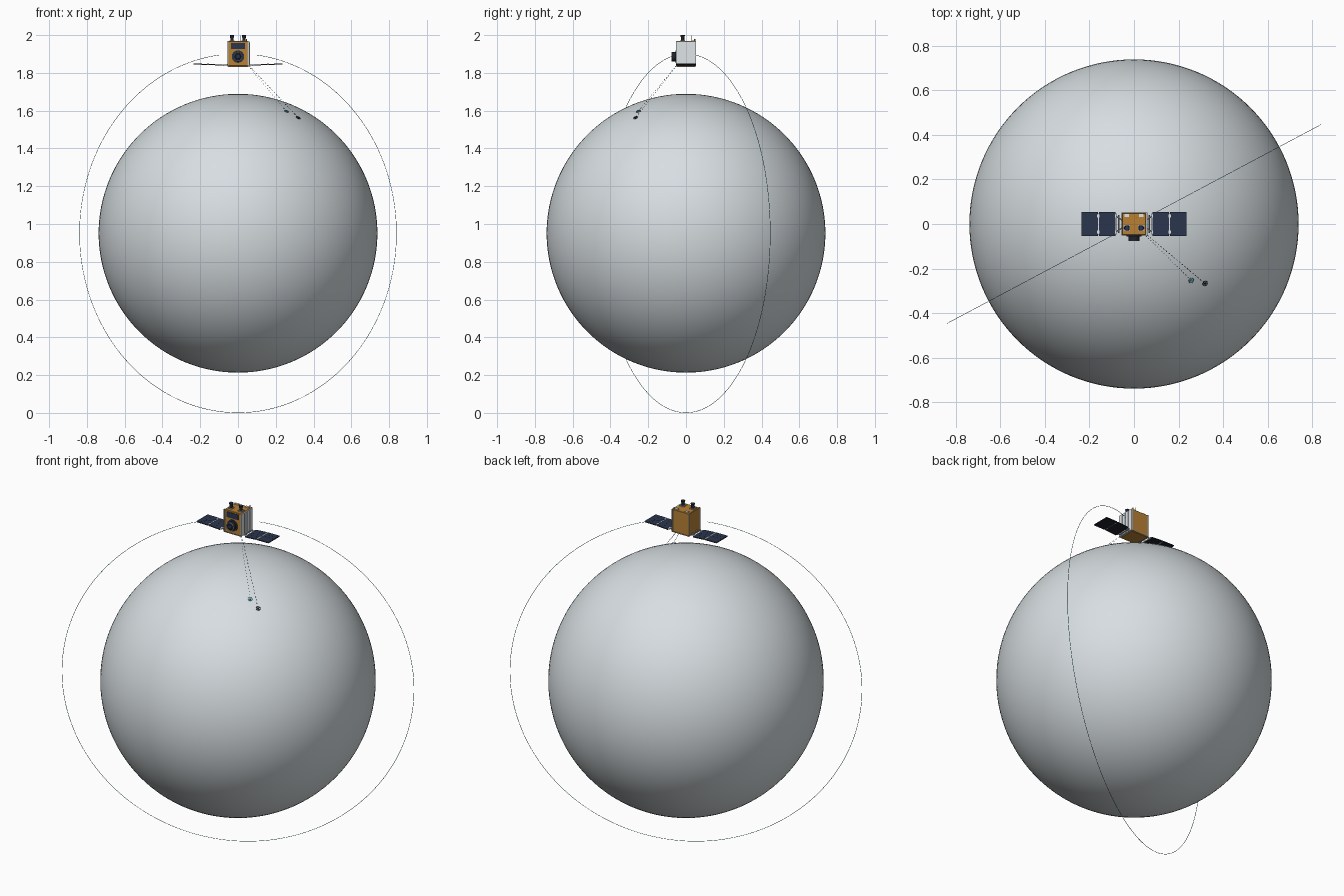
import bpy, bmesh, math
from mathutils import Vector, Matrix

if "Cube" in bpy.data.objects:
    bpy.data.objects.remove(bpy.data.objects["Cube"])

def material(name, rgb):
    m = bpy.data.materials.new(name)
    m.diffuse_color = (*rgb, 1)
    m.use_nodes = True
    m.node_tree.nodes["Principled BSDF"].inputs["Base Color"].default_value = m.diffuse_color
    return m

GREY = material("planet grey", (0.68, 0.73, 0.755))
GOLD = material("gold foil", (0.48, 0.22, 0.035))
WHITE = material("radiator white", (0.74, 0.78, 0.80))
NAVY = material("solar navy", (0.024, 0.036, 0.075))
DARK = material("near black", (0.014, 0.017, 0.024))
TEAL = material("orbit teal", (0.02, 0.20, 0.26))
CYAN = material("beam cyan", (0.06, 0.34, 0.43))
METAL = material("brushed metal", (0.36, 0.38, 0.40))

C = Vector((0, 0, 0.951))      # planet centre
R, ORBIT = 0.738, 0.950
S = Vector((0, 0, 1.900))      # satellite centre

def finish(bm, name, mat, smooth=False):
    me = bpy.data.meshes.new(name)
    bm.to_mesh(me)
    bm.free()
    me.materials.append(mat)
    ob = bpy.data.objects.new(name, me)
    bpy.context.collection.objects.link(ob)
    if smooth:
        bpy.ops.object.select_all(action='DESELECT')
        ob.select_set(True)
        bpy.context.view_layer.objects.active = ob
        bpy.ops.object.shade_smooth_by_angle(angle=math.radians(40))
    return ob

def add_box(bm, c, size, rot=None):
    m = Matrix.Translation(c) @ (rot or Matrix()) @ Matrix.Diagonal((*size, 1))
    bmesh.ops.create_cube(bm, size=1, matrix=m)

def add_rod(bm, a, b, r, r2=None, seg=8):
    a, b = Vector(a), Vector(b)
    q = (b - a).to_track_quat('Z', 'Y').to_matrix().to_4x4()
    bmesh.ops.create_cone(bm, cap_ends=True, segments=seg, radius1=r, radius2=r if r2 is None else r2,
                          depth=(b - a).length, matrix=Matrix.Translation((a + b) / 2) @ q)

def boxes(name, mat, items):
    bm = bmesh.new()
    for it in items:
        add_box(bm, *it)
    return finish(bm, name, mat)

def rods(name, mat, items, seg=8):
    bm = bmesh.new()
    for it in items:
        add_rod(bm, *it, seg=seg)
    return finish(bm, name, mat, True)

def torus(name, mat, centre, frame, major, minor, a0=0.0, a1=math.tau, n=32, k=8):
    """Tube swept along an arc in the frame's xy plane; closed when it spans a full turn."""
    bm = bmesh.new()
    full = a1 - a0 > math.tau - 1e-6
    rings = []
    for i in range(n if full else n + 1):
        a = a0 + (a1 - a0) * i / n
        rings.append([])
        for j in range(k):
            b = math.tau * j / k
            r = major + minor * math.cos(b)
            p = Vector((r * math.cos(a), r * math.sin(a), minor * math.sin(b)))
            rings[-1].append(bm.verts.new(Vector(centre) + frame @ p))
    for i in range(n):
        u, v = rings[i], rings[(i + 1) % len(rings)]
        for j in range(k):
            bm.faces.new((u[j], v[j], v[(j + 1) % k], u[(j + 1) % k]))
    return finish(bm, name, mat, True)

def facing(normal):
    return Vector(normal).to_track_quat('Z', 'Y').to_matrix()

# planet
bm = bmesh.new()
bmesh.ops.create_uvsphere(bm, u_segments=128, v_segments=64, radius=R, matrix=Matrix.Translation(C))
finish(bm, "planet", GREY, True)

# orbit path: vertical ring turned 28 degrees, open around the satellite at the top
gap = 0.12
up = Vector((0, 0, 1))
ax = Vector((math.cos(math.radians(28)), math.sin(math.radians(28)), 0))
frame = Matrix((up, ax, up.cross(ax))).transposed()
torus("orbit_path", TEAL, C, frame, ORBIT, 0.0011, gap, math.tau - gap, 240, 6)

# dashed beams with ground markers on the planet
for name, mat, target, dash, step, rad in (
        ("main_beam", DARK, (0.32, -0.268, 1.565), 0.008, 0.020, 0.0014),
        ("second_beam", CYAN, (0.258, -0.254, 1.60), 0.005, 0.018, 0.0013)):
    out = (Vector(target) - C).normalized()
    hit = C + out * (R + 0.002)
    d = (hit - S).normalized()
    items, t = [], 0.10
    while t < (hit - S).length - dash:
        items.append((S + d * t, S + d * (t + dash), rad))
        t += step
    rods(name, mat, items, 6)
    torus(name + "_target_ring", mat, hit, facing(out), 0.011, 0.0018, n=24, k=6)
    rods(name + "_target_dot", mat, [(hit - out * 0.002, hit + out * 0.003, 0.005)], 16)

# satellite body
HX, HY, Z0, Z1 = 0.054, 0.050, 1.836, 1.968
ZM, H = (Z0 + Z1) / 2, Z1 - Z0
body = boxes("body", GOLD, [((0, 0, ZM), (2 * HX, 2 * HY, H))])
bev = body.modifiers.new("bevel", 'BEVEL')
bev.width, bev.segments = 0.002, 1

# frame rails along the vertical corners, and the base
boxes("corner_rails", METAL, [((x, y, ZM), (0.005, 0.005, H + 0.001))
                              for x in (-HX, HX) for y in (-HY, HY)])
boxes("base_plate", METAL, [((0, 0, Z0 - 0.0005), (2 * HX + 0.004, 2 * HY + 0.004, 0.003))])
boxes("base_foil", GOLD, [((0, 0, Z0 - 0.003), (2 * HX - 0.004, 2 * HY - 0.004, 0.003))])

# white radiator on the right side
boxes("radiator", WHITE, [((HX + 0.003, 0, ZM), (0.006, 2 * HY + 0.004, H - 0.004))])
boxes("radiator_ribs", WHITE, [((HX + 0.007, y, ZM), (0.003, 0.002, H - 0.012)) for y in (-0.025, 0, 0.025)])

# camera on the front
fz = 1.886
rods("camera_flange", NAVY, [((0, -HY, fz), (0, -HY - 0.005, fz), 0.033)], 32)
rods("camera_barrel", DARK, [((0, -HY, fz), (0, -0.074, fz), 0.025)], 32)
torus("camera_rim", METAL, (0, -0.074, fz), facing((0, -1, 0)), 0.0225, 0.0025)
rods("camera_lens", NAVY, [((0, -0.073, fz), (0, -0.0765, fz), 0.015, 0.011)], 32)
boxes("front_sensor_panel", NAVY, [((0, -HY - 0.001, 1.943), (0.074, 0.003, 0.032))])

# two star trackers on the roof
for side, x in (("left", -0.032), ("right", 0.032)):
    y = -0.018
    boxes(side + "_tracker_base", METAL, [((x, y, Z1 + 0.002), (0.028, 0.026, 0.005))])
    rods(side + "_tracker", DARK, [((x, y, Z1 + 0.003), (x, y, 1.986), 0.009),
                                   ((x, y, 1.985), (x, y, 1.998), 0.009, 0.0115)], 20)
    torus(side + "_tracker_rim", DARK, (x, y, 1.998), Matrix.Identity(3), 0.0105, 0.0018, n=20, k=6)
    rods(side + "_tracker_glass", NAVY, [((x, y, 1.997), (x, y, 1.9988), 0.010)], 20)

# roof fittings and antenna
boxes("roof_pads", WHITE, [((x, 0.038, Z1 + 0.002), (0.02, 0.014, 0.005)) for x in (-0.033, 0.033)])
rods("antenna", METAL, [((0.012, 0.03, Z1), (0.012, 0.03, 1.998), 0.001)])
rods("rear_post", GOLD, [((0.045, 0.046, Z1), (0.045, 0.046, 1.980), 0.003)])

# solar wings: two hinged panels each side, rising slightly outward
PW, PD, T = 0.074, 0.106, 0.004
for side, s in (("left", -1), ("right", 1)):
    tilts = (math.radians(3.5), math.radians(0.5))
    x, z = 0.083, 1.841
    panels, backs, lines, hinges = [], [], [], []
    for a in tilts:
        rm = Matrix.Rotation(-s * a, 4, 'Y')
        def at(u, v, w):
            return Vector((s * x, 0, z)) + rm @ Vector((s * u, v, w))
        panels.append((at(PW / 2, 0, 0), (PW, PD, T), rm))
        backs.append((at(PW / 2, 0, -T / 2 - 0.0005), (PW, PD, 0.001), rm))
        for v in (-0.0265, 0, 0.0265):
            lines.append((at(PW / 2, v, T / 2), (PW - 0.004, 0.0006, 0.0006), rm))
        hinges.append((at(-0.002, 0, 0), (0.004, PD - 0.01, 0.004), rm))
        for v in (-0.036, 0.036):
            hinges.append((at(-0.002, v, 0), (0.010, 0.014, 0.006), rm))
        x, z = x + (PW + 0.005) * math.cos(a), z + (PW + 0.005) * math.sin(a)
    boxes(side + "_solar_panels", NAVY, panels)
    boxes(side + "_panel_backs", DARK, backs)
    boxes(side + "_panel_cell_lines", DARK, lines)
    boxes(side + "_panel_hinges", WHITE, hinges)
    rods(side + "_wing_arms", METAL, [((s * HX, v * 0.5, 1.843), (s * 0.083, v, 1.841), 0.003)
                                      for v in (-0.036, 0.036)])
    rods(side + "_wing_shaft", METAL, [((s * 0.068, -0.04, 1.842), (s * 0.068, 0.04, 1.842), 0.003)])
